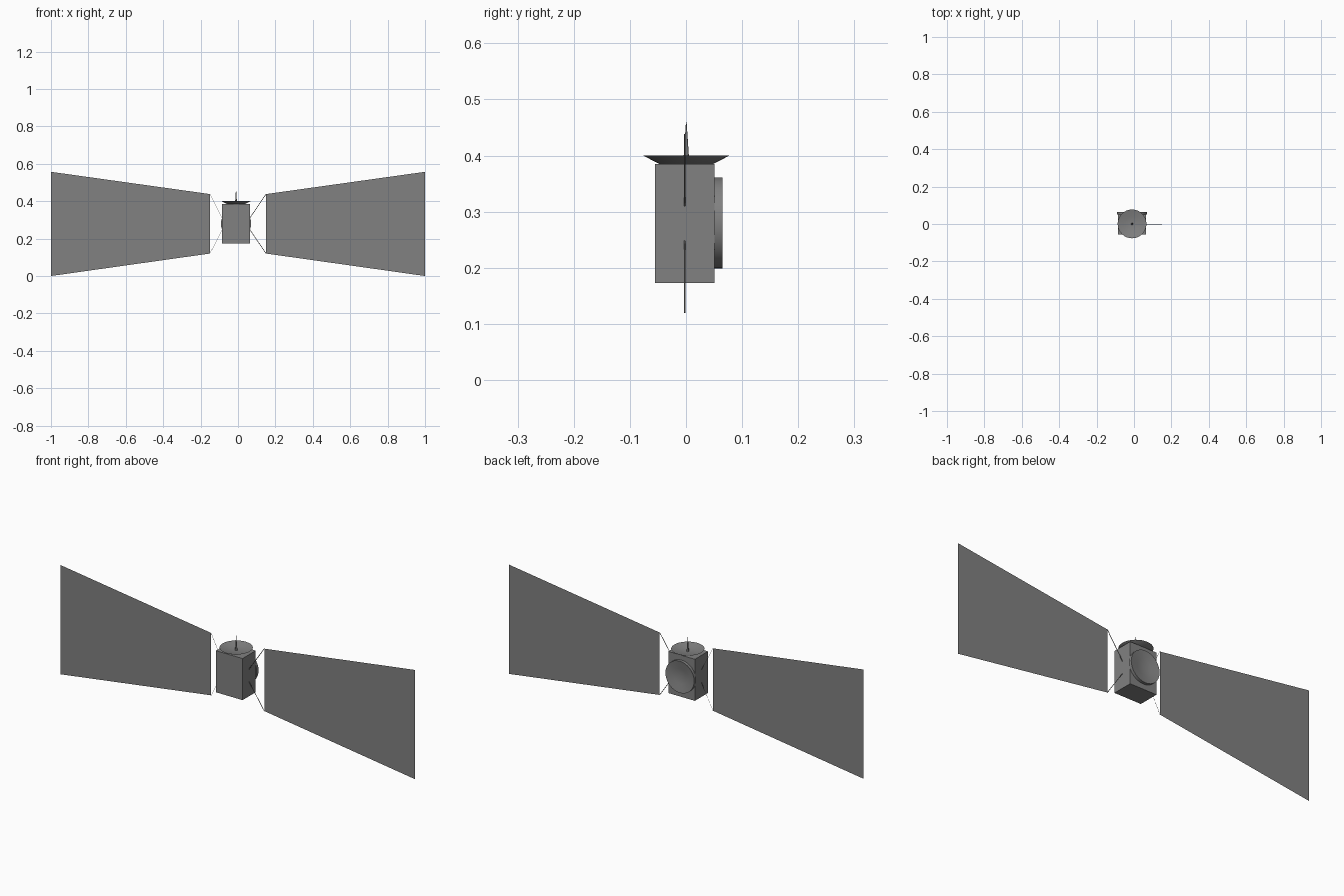
import bpy, bmesh, math
from mathutils import Vector, Matrix

if "Cube" in bpy.data.objects:
    bpy.data.objects.remove(bpy.data.objects["Cube"])

CX, CY = -0.0105, -0.0025   # body centre

# dark grey finish for every part
dark = bpy.data.materials.new("dark_grey")
dark.diffuse_color = (0.22, 0.22, 0.22, 1)
dark.use_nodes = True
dark.node_tree.nodes["Principled BSDF"].inputs["Base Color"].default_value = dark.diffuse_color


def make(name, bm, smooth=False):
    bmesh.ops.remove_doubles(bm, verts=bm.verts, dist=1e-5)
    bmesh.ops.recalc_face_normals(bm, faces=bm.faces)
    me = bpy.data.meshes.new(name)
    bm.to_mesh(me)
    bm.free()
    me.materials.append(dark)
    ob = bpy.data.objects.new(name, me)
    bpy.context.collection.objects.link(ob)
    if smooth:
        bpy.ops.object.select_all(action='DESELECT')
        ob.select_set(True)
        bpy.context.view_layer.objects.active = ob
        bpy.ops.object.shade_smooth_by_angle(angle=math.radians(30))
    return ob


def lathe(name, profile, matrix, steps=32):
    # spin a (radius, height) profile around local z
    bm = bmesh.new()
    vs = [bm.verts.new((r, 0, h)) for r, h in profile]
    es = [bm.edges.new(p) for p in zip(vs, vs[1:])]
    bmesh.ops.spin(bm, geom=vs + es, cent=(0, 0, 0), axis=(0, 0, 1),
                   angle=math.tau, steps=steps)
    bmesh.ops.transform(bm, matrix=matrix, verts=bm.verts)
    return make(name, bm, True)


def strut(name, a, b, radius):
    a, b = Vector(a), Vector(b)
    bm = bmesh.new()
    m = Matrix.Translation((a + b) / 2) @ (b - a).to_track_quat('Z', 'Y').to_matrix().to_4x4()
    bmesh.ops.create_cone(bm, cap_ends=True, segments=6, radius1=radius,
                          radius2=radius, depth=(b - a).length, matrix=m)
    return make(name, bm)


# main box
bm = bmesh.new()
bmesh.ops.create_cube(bm, size=1, matrix=Matrix.Translation((CX, CY, 0.279))
                      @ Matrix.Diagonal((0.15, 0.106, 0.212, 1)))
make("body", bm)

# flared top dish with a shallow hollow, and its spike
top = Matrix.Translation((CX, 0.0005, 0))
lathe("top_dish", [(0, 0.385), (0.048, 0.385), (0.077, 0.40), (0.04, 0.391), (0, 0.386)], top)
lathe("antenna_spike", [(0, 0.386), (0.0055, 0.386), (0.0006, 0.46), (0, 0.46)], top, 12)

# round dish on the back face, hollowed towards the centre
back = Matrix.Translation((CX, 0.0505, 0.28)) @ Matrix.Rotation(-math.pi / 2, 4, 'X')
lathe("back_dish", [(0, 0), (0.081, 0), (0.081, 0.0145), (0.04, 0.007), (0, 0.001)], back)

# solar panels and the thin struts holding them
for side, s, root, rad in (("right", 1, 0.062, 0.0015), ("left", -1, -0.084, 0.0006)):
    bm = bmesh.new()
    bm.faces.new([bm.verts.new((s * x, CY, z)) for x, z in
                  ((0.15, 0.12), (1, 0), (1, 0.557), (0.15, 0.438))])
    make(side + "_panel", bm)
    for part, z0, z1 in (("upper", 0.308, 0.438), ("lower", 0.25, 0.12)):
        strut(f"{side}_{part}_strut", (root, CY, z0), (s * 0.15, CY, z1), rad)
